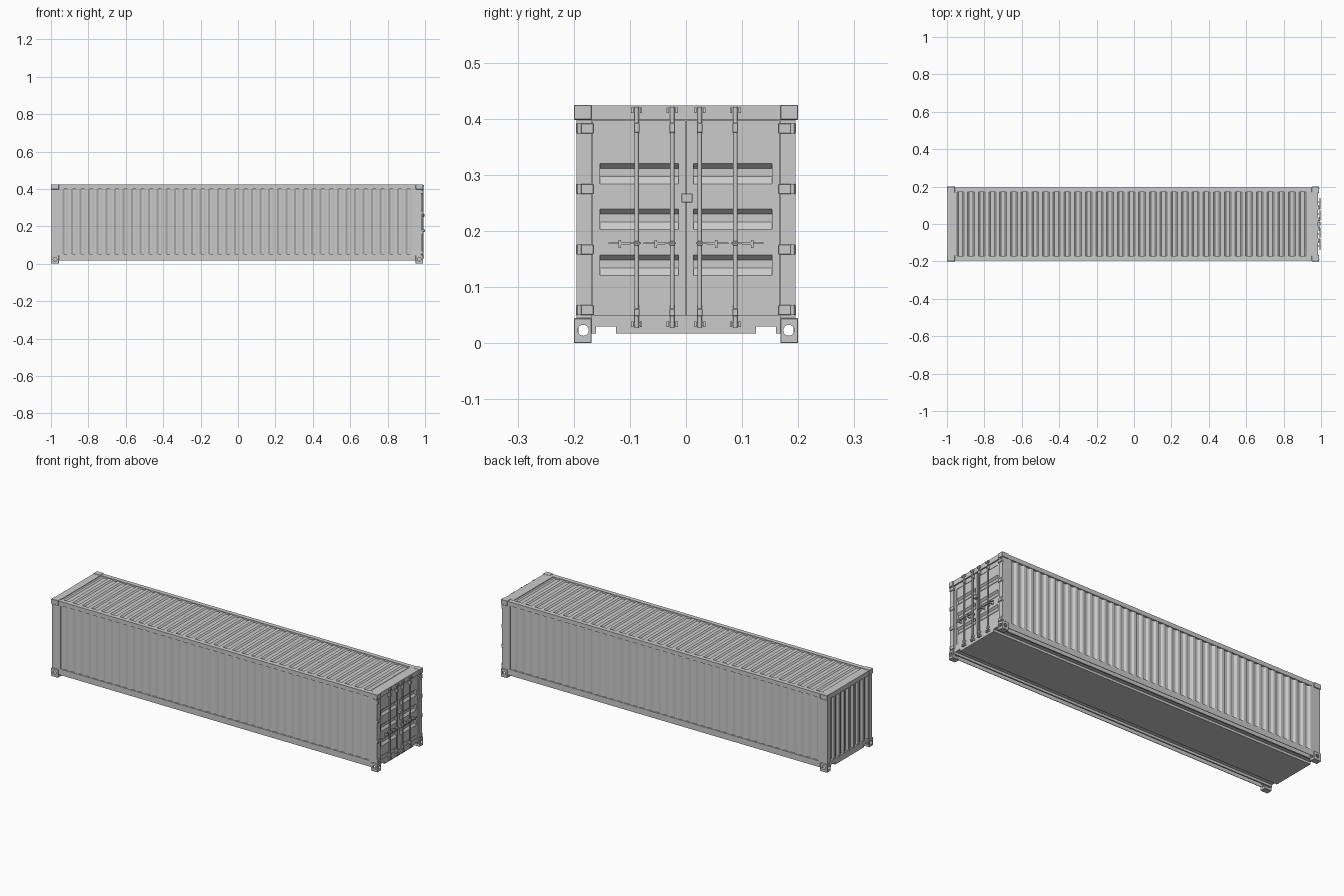
import bpy, bmesh, math
from mathutils import Vector, Matrix

if "Cube" in bpy.data.objects:
    bpy.data.objects.remove(bpy.data.objects["Cube"])


def finish(name, bm):
    bmesh.ops.recalc_face_normals(bm, faces=bm.faces)
    me = bpy.data.meshes.new(name)
    bm.to_mesh(me)
    bm.free()
    ob = bpy.data.objects.new(name, me)
    bpy.context.collection.objects.link(ob)
    return ob


def prism(name, pts, axis, a, b):
    """Closed 2D outline extruded along an axis from a to b."""
    place = {'x': lambda p, t: (t, p[0], p[1]),
             'y': lambda p, t: (p[0], t, p[1]),
             'z': lambda p, t: (p[0], p[1], t)}[axis]
    bm = bmesh.new()
    lo = [bm.verts.new(place(p, a)) for p in pts]
    hi = [bm.verts.new(place(p, b)) for p in pts]
    n = len(pts)
    bm.faces.new(lo)
    bm.faces.new(hi)
    for i in range(n):
        j = (i + 1) % n
        bm.faces.new((lo[i], lo[j], hi[j], hi[i]))
    return finish(name, bm)


def box(name, x0, x1, y0, y1, z0, z1, bevel=0):
    ob = prism(name, [(x0, y0), (x1, y0), (x1, y1), (x0, y1)], 'z', z0, z1)
    if bevel:
        m = ob.modifiers.new("bevel", 'BEVEL')
        m.width, m.segments = bevel, 1
    return ob


def cyl(name, r, start, end, segs=12, sx=1.0, smooth=True):
    start, end = Vector(start), Vector(end)
    d = end - start
    rot = d.to_track_quat('Z', 'Y').to_matrix().to_4x4()
    bm = bmesh.new()
    bmesh.ops.create_cone(bm, cap_ends=True, segments=segs, radius1=r, radius2=r,
                          depth=d.length,
                          matrix=Matrix.Translation((start + end) / 2) @ rot)
    if smooth:
        for f in bm.faces:
            f.smooth = len(f.verts) == 4
    return finish(name, bm)


def corrugation(u0, u1, count, outer, inner, flat=0.27, slope=0.23):
    """Trapezoid wave of (u, depth) points from u0 to u1."""
    p = (u1 - u0) / count
    pts = [(u0, outer)]
    for i in range(count):
        u = u0 + i * p
        a = flat / 2
        pts += [(u + a * p, outer), (u + (a + slope) * p, inner),
                (u + (1 - a - slope) * p, inner), (u + (1 - a) * p, outer)]
    return pts + [(u1, outer)]


X0, X1 = -1.0, 0.985          # frame ends
SIDES = ((-1, "left"), (1, "right"))

# Floor with two lengthwise grooves, visible as notches in the sill
half = [(0.125, 0.017), (0.125, 0.03), (0.16, 0.03), (0.16, 0.017), (0.168, 0.017), (0.168, 0.05)]
prism("floor", half + [(-y, z) for y, z in reversed(half)], 'x', X0 + 0.003, X1 - 0.003)

for s, side in SIDES:
    # Bottom rail: open channel between the corner castings
    rail = [(0.168, 0.05), (0.168, 0.045), (0.192, 0.045), (0.192, 0.017), (0.195, 0.017), (0.195, 0.05)]
    prism(f"bottom_rail_{side}", [(s * y, z) for y, z in rail], 'x', -0.957, 0.95)
    # Top rail
    box(f"top_rail_{side}", X0 + 0.002, X1, *sorted((s * 0.172, s * 0.196)), 0.4, 0.423)
    # Corrugated side wall
    w = corrugation(-0.945, 0.935, 41, s * 0.193, s * 0.186)
    prism(f"side_wall_{side}", w + [(0.935, s * 0.182), (-0.945, s * 0.182)], 'z', 0.048, 0.402)
    # Corner posts
    box(f"rear_post_{side}", X0 + 0.002, -0.945, *sorted((s * 0.166, s * 0.195)), 0.044, 0.4)
    box(f"door_post_{side}", 0.935, X1, *sorted((s * 0.168, s * 0.195)), 0.044, 0.4)

    # Corner castings
    for x0, x1, end in ((-1.0, -0.957, "rear"), (0.95, 0.99, "door")):
        y0, y1 = sorted((s * 0.168, s * 0.2))
        box(f"top_casting_{end}_{side}", x0, x1, y0, y1, 0.398, 0.425, 0.0015)
        c = box(f"bottom_casting_{end}_{side}", x0, x1, y0, y1, 0, 0.045, 0.0015)
        cx, cy = (x0 + x1) / 2, s * 0.183
        cutters = (cyl("casting_cutter_x", 0.0098, (x0 - 0.02, cy, 0.023), (x1 + 0.02, cy, 0.023), 16),
                   cyl("casting_cutter_y", 0.0098, (cx, y0 - 0.003, 0.023), (cx, y1 + 0.003, 0.023), 16))
        for k in cutters:
            m = c.modifiers.new("hole", 'BOOLEAN')
            m.operation, m.solver, m.object = 'DIFFERENCE', 'EXACT', k
            k.hide_render = True
            k.hide_viewport = True

# End headers and corrugated roof
box("rear_header", X0 + 0.002, -0.957, -0.172, 0.172, 0.398, 0.423)
box("door_header", 0.93, X1, -0.172, 0.172, 0.398, 0.424)
roof = corrugation(-0.957, 0.93, 33, 0.42, 0.4135, 0.36, 0.14)
prism("roof", roof + [(0.93, 0.405), (-0.957, 0.405)], 'y', -0.173, 0.173)

# Corrugated rear wall
rear = [(d, u) for u, d in corrugation(-0.167, 0.167, 8, -0.995, -0.984)]
prism("rear_wall", rear + [(-0.978, 0.167), (-0.978, -0.167)], 'z', 0.048, 0.4)

# Doors
box("door_backing", 0.955, 0.962, -0.168, 0.168, 0.045, 0.4)
DF = 0.979                    # door frame face
for s, side in SIDES:
    def leaf(name, ya, yb, z0, z1):
        box(f"door_{name}_{side}", 0.96, DF, *sorted((s * ya, s * yb)), z0, z1)
    leaf("inner_stile", 0.001, 0.013, 0.047, 0.397)
    leaf("outer_stile", 0.153, 0.167, 0.047, 0.397)
    leaf("top_board", 0.013, 0.153, 0.373, 0.397)
    leaf("bottom_board", 0.013, 0.153, 0.047, 0.068)
    # Panel with three horizontal recesses
    face, deep = 0.977, 0.967
    pts = [(face, 0.068)]
    for z in (0.121, 0.203, 0.284):
        pts += [(face, z), (deep, z + 0.013), (deep, z + 0.027), (face, z + 0.036)]
    pts += [(face, 0.373), (0.96, 0.373), (0.96, 0.068)]
    prism(f"door_panel_{side}", pts, 'y', s * 0.013, s * 0.153)

    # Hinges with pins
    for i, z in enumerate((0.05, 0.158, 0.266, 0.374)):
        box(f"hinge_{side}_{i}", 0.978, 0.989, *sorted((s * 0.165, s * 0.196)), z, z + 0.018, 0.001)
        cyl(f"hinge_pin_{side}_{i}", 0.004, (0.988, s * 0.19, z), (0.988, s * 0.19, z + 0.018), 8)

    # Locking bars with cams, guides and handles
    for y, bar in ((0.088, "outer"), (0.0245, "inner")):
        n, y = f"{bar}_{side}", s * y
        cyl(f"lock_bar_{n}", 0.004, (0.988, y, 0.028), (0.988, y, 0.421), 12)
        for z, e in ((0.034, "low"), (0.415, "high")):
            box(f"cam_plate_{e}_{n}", 0.98, 0.987, y - 0.01, y + 0.01, z - 0.003, z + 0.003)
            for t in (-1, 1):
                box(f"cam_keeper_{e}_{n}", 0.98, 0.994, y + t * 0.008 - 0.002, y + t * 0.008 + 0.002,
                    z - 0.005, z + 0.005)
        for z, h in ((0.055, 0.013), (0.384, 0.017), (0.178, 0.008)):
            box(f"bar_guide_{n}", 0.976, 0.993, y - 0.005, y + 0.005, z - h / 2, z + h / 2, 0.001)
        # Handles on the outer and inner bars all reach away from the bar on one side
        h0, h1 = (0.08, 0.138) if bar == "outer" else (0.018, 0.076)
        h0, h1 = s * h0, s * h1
        mid = (h0 + h1) / 2
        box(f"handle_{n}", 0.992, 0.997, *sorted((h0, h1)), 0.1765, 0.1795)
        box(f"handle_grip_{n}", 0.991, 0.998, mid - 0.009, mid + 0.009, 0.1755, 0.1805)
        e = s * 0.118 if bar == "outer" else s * 0.054
        box(f"handle_catch_{n}", 0.976, 1.0, e - 0.0025, e + 0.0025, 0.17, 0.184)

# Lock box over the door seam
box("lock_box", 0.978, 0.996, -0.008, 0.012, 0.251, 0.267, 0.001)
